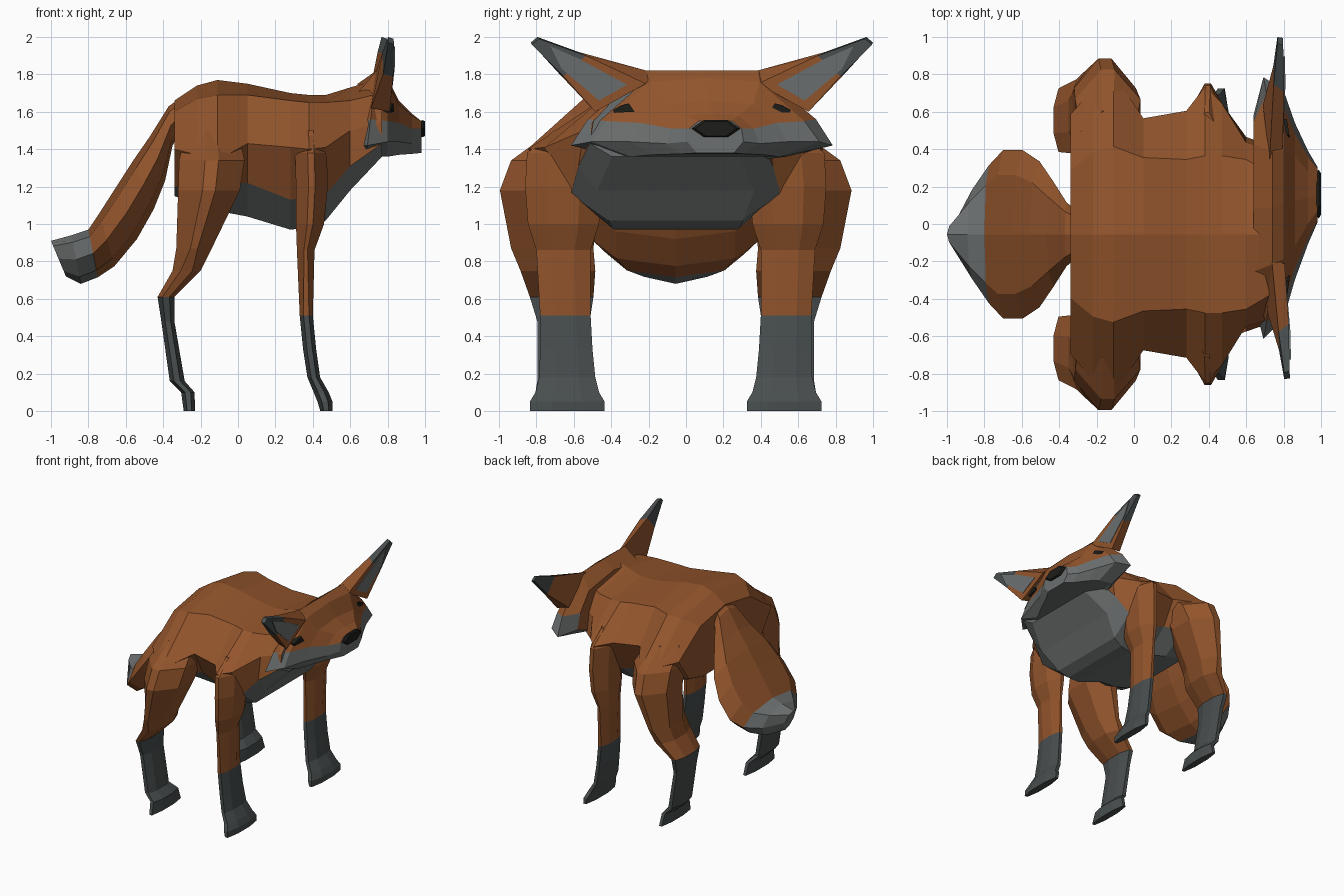
import bpy, bmesh, math

BODY_Y, HEAD_Y = -0.055, 0.085


def material(name, rgb):
    m = bpy.data.materials.new(name)
    m.diffuse_color = (*rgb, 1)
    return m


ORANGE = material("rust fur", (0.29, 0.09, 0.025))
PALE = material("pale fur", (0.15, 0.16, 0.16))
DARK = material("dark fur", (0.065, 0.075, 0.075))
BLACK = material("black", (0.012, 0.012, 0.01))
MATS = [ORANGE, PALE, DARK, BLACK]


def loft(name, rings, pick, end_cap=None):
    """Skin a list of rings; pick(ring, segment) gives the material index."""
    bm = bmesh.new()
    vs = [[bm.verts.new(p) for p in r] for r in rings]
    n = len(rings[0])
    for i in range(len(vs) - 1):
        for j in range(n):
            k = (j + 1) % n
            f = bm.faces.new((vs[i][j], vs[i][k], vs[i + 1][k], vs[i + 1][j]))
            f.material_index = pick(i, j)
    bm.faces.new(vs[0]).material_index = pick(0, 0)
    last = pick(len(vs) - 2, 0) if end_cap is None else end_cap
    bm.faces.new(vs[-1]).material_index = last
    bmesh.ops.recalc_face_normals(bm, faces=bm.faces)
    me = bpy.data.meshes.new(name)
    bm.to_mesh(me)
    bm.free()
    for m in MATS:
        me.materials.append(m)
    ob = bpy.data.objects.new(name, me)
    bpy.context.collection.objects.link(ob)
    return ob


def section(x, cy, top, half, lean=0):
    """Mirrored cross-section: crest point plus half profile (width, height)."""
    ring = [(x, cy, top)]
    ring += [(x - lean * (top - z), cy + w, z) for w, z in half]
    ring += [(x - lean * (top - z), cy - w, z) for w, z in reversed(half)]
    return ring


def leg_ring(z, cx, rx, cy, ry):
    """Octagon, pinched to a ridge on the outside above the knee."""
    k = 1 / math.cos(math.pi / 8)
    ring = []
    for i in range(8):
        a = math.pi / 8 + math.pi / 4 * i
        pinch = 0.5 if z > 0.8 and abs(math.sin(a)) > 0.7 else 1
        ring.append((cx + rx * k * math.cos(a) * pinch, cy + ry * k * math.sin(a), z))
    return ring


# Torso: hips and shoulders swell out, pale belly and chest strip
torso = [
    (-0.34, 1.66, ((.34, 1.60), (.64, 1.40), (.50, 1.20), (.30, 1.15))),
    (-0.22, 1.74, ((.44, 1.67), (.78, 1.37), (.58, 1.20), (.33, 1.10))),
    (-0.11, 1.77, ((.47, 1.69), (.86, 1.34), (.58, 1.21), (.33, 1.07))),
    (0.05, 1.75, ((.41, 1.69), (.62, 1.43), (.50, 1.22), (.30, 1.04))),
    (0.28, 1.70, ((.40, 1.66), (.66, 1.41), (.52, 1.13), (.33, 0.97))),
    (0.38, 1.69, ((.42, 1.65), (.79, 1.40), (.54, 1.14), (.34, 0.98))),
    (0.47, 1.69, ((.42, 1.65), (.70, 1.41), (.56, 1.16), (.36, 1.02))),
    (0.60, 1.73, ((.40, 1.66), (.49, 1.50), (.52, 1.31), (.42, 1.18))),
    (0.77, 1.78, ((.30, 1.70), (.44, 1.55), (.46, 1.43), (.34, 1.36))),
]
loft("body", [section(x, BODY_Y, t, h) for x, t, h in torso],
     lambda i, j: 1 if 3 <= j <= 5 else 0, 1)

# Head: orange crown, pale cheeks and jaw, muzzle turned slightly to one side
head = [
    (0.64, 1.75, ((.34, 1.70), (.46, 1.55), (.50, 1.42), (.30, 1.34)), 0),
    (0.74, 1.82, ((.30, 1.82), (.61, 1.56), (.70, 1.42), (.45, 1.36)), .12),
    (0.80, 1.78, ((.29, 1.76), (.53, 1.55), (.61, 1.44), (.40, 1.36)), 0),
    (0.86, 1.66, ((.24, 1.64), (.36, 1.54), (.42, 1.44), (.30, 1.37)), 0),
    (0.93, 1.59, ((.14, 1.58), (.22, 1.51), (.25, 1.43), (.17, 1.375)), 0),
    (0.98, 1.55, ((.09, 1.55), (.14, 1.51), (.15, 1.44), (.10, 1.38)), 0),
]
loft("head", [section(x, HEAD_Y + max(0, x - .74) * .3, t, h, l) for x, t, h, l in head],
     lambda i, j: 1 if 2 <= j <= 6 else 0, 1)


# Nose: short tapered black block
def disc(x, ry, rz, cy, cz):
    return [(x, cy + ry * math.cos(math.pi / 3 * i), cz + rz * math.sin(math.pi / 3 * i))
            for i in range(6)]


loft("nose", [disc(.96, .11, .045, .16, 1.51), disc(.988, .13, .052, .16, 1.51),
              disc(1.0, .11, .045, .16, 1.51)], lambda i, j: 3)

# Tail: rings given by upper point, lower point and half width; tip is pale
tail = [
    ((-.30, 1.68), (-.30, 1.50), .12), ((-.37, 1.63), (-.35, 1.42), .17),
    ((-.47, 1.47), (-.39, 1.23), .28), ((-.56, 1.34), (-.45, 1.08), .39),
    ((-.65, 1.20), (-.54, .92), .45), ((-.74, 1.06), (-.66, .775), .45),
    ((-.80, .97), (-.75, .715), .37), ((-.89, .94), (-.84, .68), .24),
    ((-1.0, .91), (-.92, .72), .06),
]
tail_rings = []
for up, low, w in tail:
    ring = []
    for i in range(8):
        a = math.pi / 4 * i
        t = (1 - math.cos(a)) / 2
        ring.append((up[0] + (low[0] - up[0]) * t, BODY_Y + w * math.sin(a),
                     up[1] + (low[1] - up[1]) * t))
    tail_rings.append(ring)
loft("tail", tail_rings, lambda i, j: 1 if i >= 6 else 0)

# Leg rows: height, x centre, x radius, y offset, y radius
front_leg = [
    (0, .472, .032, .58, .20), (.05, .465, .04, .58, .20), (.10, .445, .04, .58, .17),
    (.18, .405, .034, .58, .15), (.33, .383, .035, .585, .14), (.51, .365, .035, .59, .135),
    (.86, .362, .047, .60, .145), (1.0, .385, .075, .60, .19), (1.2, .395, .085, .60, .205),
    (1.38, .39, .085, .58, .215), (1.50, .39, .06, .50, .15),
]
hind_leg = [
    (0, -.26, .03, .58, .20), (.10, -.268, .036, .58, .17), (.16, -.325, .04, .60, .14),
    (.48, -.375, .035, .60, .14), (.61, -.385, .045, .61, .17), (.75, -.275, .075, .63, .20),
    (.87, -.235, .095, .66, .22), (1.18, -.155, .165, .67, .27), (1.34, -.14, .175, .61, .27),
    (1.50, -.14, .14, .46, .20),
]

# Ear rings from skull to tip: x, y offset, z for top, front, bottom and back points
ear = [
    ((.73, .26, 1.81), (.80, .30, 1.75), (.80, .57, 1.60), (.70, .55, 1.62)),
    ((.76, .66, 1.92), (.815, .62, 1.90), (.815, .74, 1.79), (.76, .76, 1.80)),
    ((.785, .88, 2.0), (.815, .87, 1.99), (.815, .91, 1.96), (.785, .915, 1.97)),
]
for side, s in (("left", 1), ("right", -1)):
    for name, rows, split in (("front_leg", front_leg, 5), ("hind_leg", hind_leg, 4)):
        loft(f"{name}_{side}",
             [leg_ring(z, cx, rx, BODY_Y + s * oy, ry) for z, cx, rx, oy, ry in rows],
             lambda i, j: 2 if i < split else 0)

    # Head turn shifts one ear forward and the other back
    def place(x, y, z):
        return (x - s * y * .02, HEAD_Y + s * y, z)

    loft(f"ear_{side}", [[place(*p) for p in r] for r in ear], lambda i, j: 2 if i else 0)
    # Pale inner ear panel, just in front of the ear
    panel = [(.806, .40, 1.745), (.823, .66, 1.885), (.823, .81, 1.95),
             (.823, .75, 1.83), (.806, .55, 1.66)]
    loft(f"inner_ear_{side}", [[place(x - d, y, z) for x, y, z in panel] for d in (0, .02)],
         lambda i, j: 1)
    # Eye: slanted black sliver
    eye = [(.36, 1.60), (.39, 1.645), (.43, 1.635), (.475, 1.61), (.47, 1.595)]
    loft(f"eye_{side}",
         [[(.835 - (y - .36) * .15 - d, HEAD_Y + s * y, z) for y, z in eye] for d in (0, .05)],
         lambda i, j: 3)
